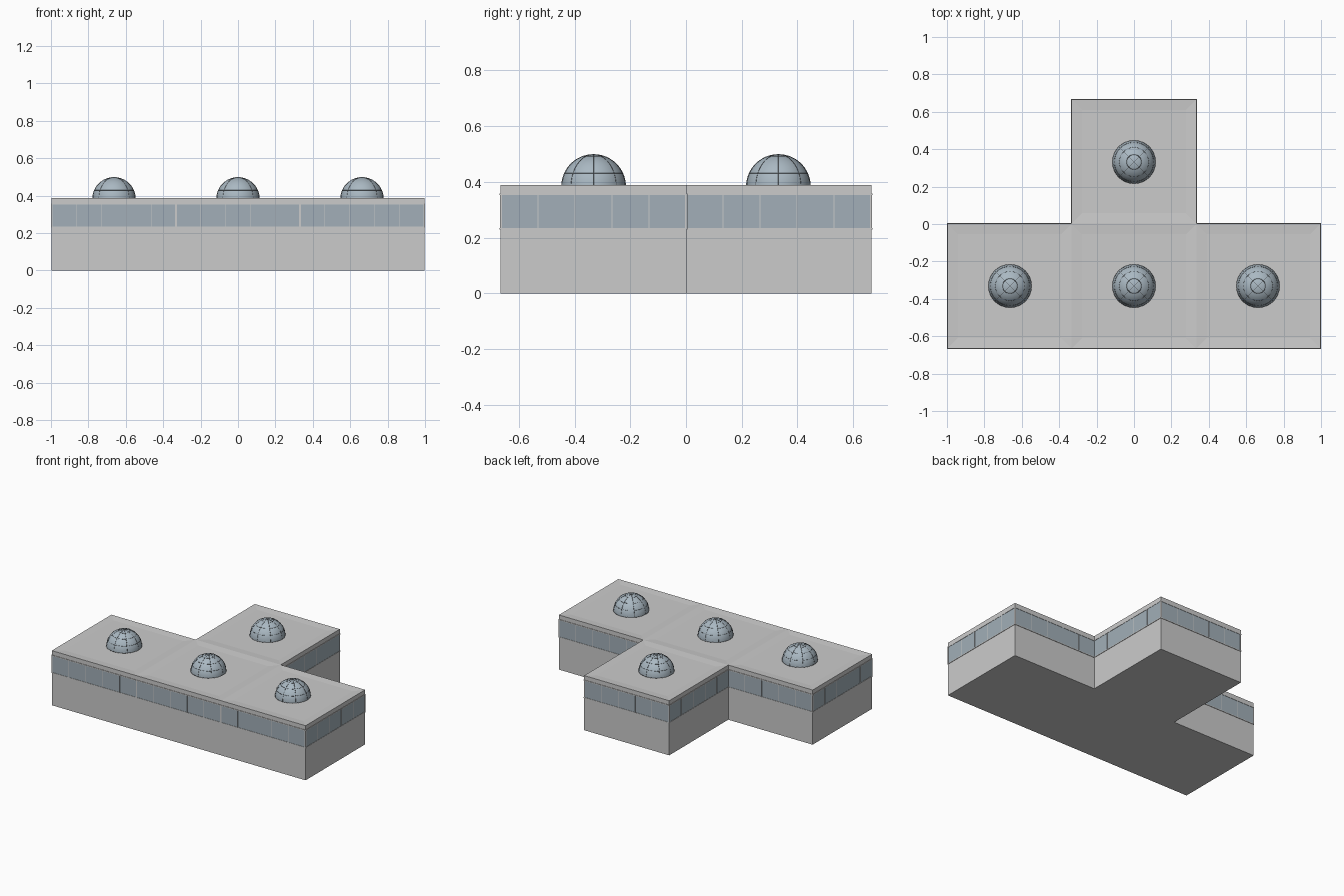
import bpy, bmesh
from math import sin, cos, pi, radians
from mathutils import Matrix, Vector

if "Cube" in bpy.data.objects:
    bpy.data.objects.remove(bpy.data.objects["Cube"])

PITCH, HALF = 0.663, 0.334          # module spacing, half width
TOP, ROOF = 0.388, 0.384            # parapet and recessed roof heights
BAND0, BAND1 = 0.232, 0.355         # window band heights
CELLS = [(-1, 0), (0, 0), (1, 0), (0, 1)]
R = 0.115                           # dome radius


def material(name, col):
    m = bpy.data.materials.new(name)
    m.diffuse_color = (*col, 1)
    m.use_nodes = True
    m.node_tree.nodes["Principled BSDF"].inputs["Base Color"].default_value = m.diffuse_color
    return m


glass = material("glass", (0.36, 0.43, 0.48))
dome_glass = material("dome_glass", (0.40, 0.48, 0.54))
dark = material("dark_frame", (0.10, 0.11, 0.12))


def centre(cell):
    return Vector((cell[0] * PITCH, (cell[1] - 0.5) * PITCH, 0))


def finish(bm, name, mat=None):
    me = bpy.data.meshes.new(name)
    bm.to_mesh(me)
    bm.free()
    ob = bpy.data.objects.new(name, me)
    bpy.context.collection.objects.link(ob)
    if mat:
        me.materials.append(mat)
    return ob


def add_box(bm, frame, lo, hi):
    lo, hi = Vector(lo), Vector(hi)
    bmesh.ops.create_cube(bm, size=1, matrix=frame @ Matrix.Translation((lo + hi) / 2)
                          @ Matrix.Diagonal((*(hi - lo), 1)))


# Building body: four square modules welded into a T, roofs slightly recessed
edge = {}
xs = [-PITCH - HALF, -HALF, HALF, PITCH + HALF]
ys = [-PITCH / 2 - HALF, HALF - PITCH / 2, PITCH / 2 + HALF]
bm = bmesh.new()
for i, j in CELLS:
    x0, x1, y0, y1 = xs[i + 1], xs[i + 2], ys[j], ys[j + 1]
    bm.faces.new([bm.verts.new((x, y, 0)) for x, y in
                  ((x0, y0), (x1, y0), (x1, y1), (x0, y1))])
bmesh.ops.remove_doubles(bm, verts=bm.verts[:], dist=1e-4)
new = bmesh.ops.extrude_face_region(bm, geom=bm.faces[:], use_keep_orig=True)["geom"]
bmesh.ops.translate(bm, vec=(0, 0, TOP), verts=[v for v in new if isinstance(v, bmesh.types.BMVert)])
tops = [f for f in new if isinstance(f, bmesh.types.BMFace)]
bmesh.ops.recalc_face_normals(bm, faces=bm.faces[:])
bmesh.ops.inset_individual(bm, faces=tops, thickness=0.08, depth=ROOF - TOP)
finish(bm, "building_body")

# Window bands on every exposed module side
panes, frames = bmesh.new(), bmesh.new()
for cell in CELLS:
    for k in range(4):
        dx, dy = [(0, -1), (1, 0), (0, 1), (-1, 0)][k]
        if (cell[0] + dx, cell[1] + dy) in CELLS:
            continue
        fr = Matrix.Translation(centre(cell)) @ Matrix.Rotation(k * pi / 2, 4, 'Z')
        h, n = HALF + 0.002, 5
        add_box(panes, fr, (-HALF, -HALF - 0.001, BAND0), (HALF, -HALF + 0.004, BAND1))
        for z in (BAND0, BAND1):
            add_box(frames, fr, (-h, -h - 0.001, z - 0.003), (h, -HALF + 0.004, z + 0.003))
        for i in range(n + 1):
            w = 0.004 if i in (0, n) else 0.0015
            x = -(h - 0.004) + 2 * (h - 0.004) * i / n
            add_box(frames, fr, (x - w, -h, BAND0), (x + w, -HALF + 0.004, BAND1))
finish(panes, "window_panes", glass)
finish(frames, "window_frames")


# Roof domes with meridian and ring ribs
def add_rib(curve, pts, cyclic):
    s = curve.splines.new('POLY')
    s.points.add(len(pts) - 1)
    for p, c in zip(s.points, pts):
        p.co = (*c, 1)
    s.use_cyclic_u = cyclic


def on_dome(az, el, r=R):
    return (r * cos(el) * cos(az), r * cos(el) * sin(az), r * sin(el))


for n, cell in enumerate(CELLS):
    loc = centre(cell) + Vector((0, 0, ROOF - 0.001))
    bm = bmesh.new()
    bmesh.ops.create_uvsphere(bm, u_segments=32, v_segments=24, radius=R)
    bmesh.ops.delete(bm, geom=[v for v in bm.verts if v.co.z < -1e-4], context='VERTS')
    for f in bm.faces:
        f.smooth = True
    ob = finish(bm, f"roof_dome_{n + 1}", dome_glass)
    ob.location = loc

    cu = bpy.data.curves.new("dome_ribs", 'CURVE')
    cu.dimensions = '3D'
    cu.bevel_depth = 0.0011
    cu.bevel_resolution = 0
    for a in range(8):
        add_rib(cu, [on_dome(a * pi / 4, radians(e)) for e in range(0, 91, 6)], False)
    for e in (1, 24, 47, 70):
        add_rib(cu, [on_dome(t * pi / 16, radians(e)) for t in range(32)], True)
    cu.materials.append(dark)
    ribs = bpy.data.objects.new(f"dome_ribs_{n + 1}", cu)
    bpy.context.collection.objects.link(ribs)
    ribs.location = loc
